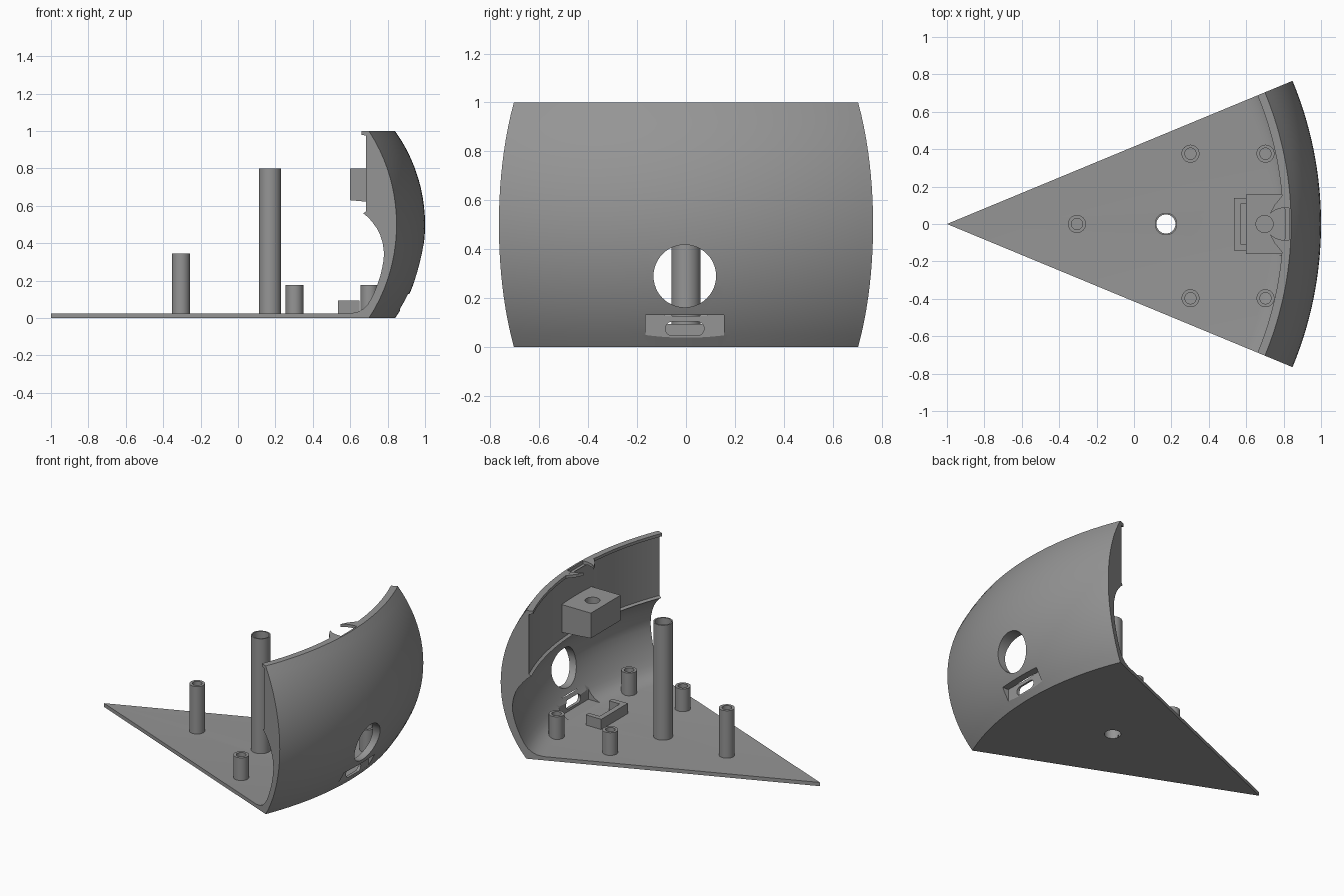
import bpy, bmesh, math
from mathutils import Vector

if "Cube" in bpy.data.objects:
    bpy.data.objects.remove(bpy.data.objects["Cube"])

grey = bpy.data.materials.new("mid grey plastic")
grey.diffuse_color = (0.3, 0.3, 0.3, 1)
grey.use_nodes = True
grey.node_tree.nodes["Principled BSDF"].inputs["Base Color"].default_value = grey.diffuse_color
HALF = math.radians(22.5)
FLOOR = 0.025


def finish(name, bm):
    bmesh.ops.recalc_face_normals(bm, faces=bm.faces[:])
    mesh = bpy.data.meshes.new(name)
    bm.to_mesh(mesh)
    bm.free()
    ob = bpy.data.objects.new(name, mesh)
    bpy.context.collection.objects.link(ob)
    mesh.materials.append(grey)
    return ob


def revolve(name, profile, centre, a0=0.0, a1=2 * math.pi, n=32):
    """Spin a closed (radius, height) profile about a vertical axis."""
    full = a1 - a0 > 6.28
    bm = bmesh.new()
    axis = {i: bm.verts.new((centre[0], centre[1], z))
            for i, (r, z) in enumerate(profile) if r == 0}
    rings = []
    for k in range(n if full else n + 1):
        a = a0 + (a1 - a0) * k / n
        rings.append([axis[i] if i in axis else
                      bm.verts.new((centre[0] + r * math.cos(a),
                                    centre[1] + r * math.sin(a), z))
                      for i, (r, z) in enumerate(profile)])
    m = len(profile)
    for k in range(n):
        p, q = rings[k], rings[(k + 1) % len(rings)]
        for i in range(m):
            j = (i + 1) % m
            vs = list(dict.fromkeys((p[i], p[j], q[j], q[i])))
            if len(vs) > 2:
                bm.faces.new(vs)
    if not full:
        bm.faces.new(rings[0])
        bm.faces.new(rings[-1])
    return finish(name, bm)


def prism(name, points, offset):
    """Extrude a flat outline of 3D points by an offset."""
    bm = bmesh.new()
    low = [bm.verts.new(p) for p in points]
    high = [bm.verts.new(Vector(p) + Vector(offset)) for p in points]
    bm.faces.new(low)
    bm.faces.new(high)
    for i in range(len(low)):
        j = (i + 1) % len(low)
        bm.faces.new((low[i], low[j], high[j], high[i]))
    return finish(name, bm)


def box(name, x0, x1, y0, y1, z0, z1):
    return prism(name, [(x0, y0, z0), (x1, y0, z0), (x1, y1, z0), (x0, y1, z0)],
                 (0, 0, z1 - z0))


def cut(ob, cutter):
    mod = ob.modifiers.new("cut", "BOOLEAN")
    mod.operation = "DIFFERENCE"
    mod.solver = "EXACT"
    mod.object = cutter
    cutter.hide_render = True
    bpy.context.view_layer.objects.active = ob
    bpy.ops.object.modifier_apply(modifier=mod.name)
    bpy.data.objects.remove(cutter)


# wedge shell: thin floor sweeping up into the bulged outer wall
R = 0.861
outer = [(2 - R + math.sqrt(R * R - (z - 0.5) ** 2), z)
         for z in [i / 20 for i in range(21)]]
inner = [(1.797, 1), (1.797, 0.98), (1.824, 0.975), (1.824, 0.57), (1.807, 0.56),
         (1.838, 0.537), (1.862, 0.51), (1.888, 0.477), (1.905, 0.445), (1.92, 0.4),
         (1.927, 0.35), (1.925, 0.31), (1.916, 0.265), (1.904, 0.22), (1.889, 0.18),
         (1.871, 0.137), (1.851, 0.1), (1.832, 0.072), (1.808, 0.05), (1.775, 0.033),
         (1.732, FLOOR)]
shell = revolve("wedge_shell", [(0, 0)] + outer + inner + [(0, FLOOR)],
                (-1, 0), -HALF, HALF, 40)

# round window, port recess on both faces, rounded slot, post hole, lip notch
cut(shell, prism("window_cutter",
                 [(0.76, -0.005 + 0.128 * math.cos(a), 0.29 + 0.128 * math.sin(a))
                  for a in [2 * math.pi * i / 48 for i in range(48)]], (0.4, 0, 0)))
cut(shell, box("outer_recess_cutter", 0.865, 1.1, -0.165, 0.155, 0.03, 0.13))
cut(shell, box("inner_recess_cutter", 0.76, 0.845, -0.165, 0.155, 0.03, 0.13))
slot = []
for i in range(24):
    a = 2 * math.pi * (i + 0.5) / 24
    side = 0.05 if math.cos(a) > 0 else -0.05
    slot.append((0.8, -0.005 + side + 0.029 * math.cos(a), 0.075 + 0.029 * math.sin(a)))
cut(shell, prism("slot_cutter", slot, (0.2, 0, 0)))
cut(shell, revolve("floor_hole_cutter", [(0, -0.1), (0.051, -0.1), (0.051, 0.1), (0, 0.1)],
                   (0.171, 0)))
cut(shell, box("lip_notch_cutter", 0.7, 0.828, -0.085, 0.085, 0.978, 1.1))
smooth = [shell]

# hollow standing posts: x, y, outer radius, hole radius, top
posts = [("tall_post", 0.171, 0, 0.06, 0.051, 0.8),
         ("middle_post", -0.305, 0, 0.048, 0.03, 0.345)]
for x in (0.302, 0.703):
    for y in (0.376, -0.397):
        posts.append(("short_post", x, y, 0.048, 0.03, 0.178))
for name, x, y, r, h, top in posts:
    base = 0.02
    smooth.append(revolve(name, [(h, base), (r, base), (r, top), (h, top)], (x, y)))

# mounting block on the wall with a blind screw hole
block = prism("mounting_block", [(0.6, -0.16, 0.8), (0.85, -0.16, 0.8), (0.85, -0.16, 0.61),
                                 (0.69, -0.16, 0.622), (0.6, -0.16, 0.63)], (0, 0.318, 0))
cut(block, revolve("screw_hole_cutter", [(0, 0.66), (0.046, 0.66), (0.046, 0.9), (0, 0.9)],
                   (0.698, 0)))
smooth.append(block)

# C-shaped board stop on the floor
prism("board_stop", [(x, y, 0.02) for x, y in
                     [(0.535, -0.143), (0.65, -0.143), (0.65, -0.108), (0.57, -0.108),
                      (0.57, 0.108), (0.65, 0.108), (0.65, 0.14), (0.535, 0.14)]],
      (0, 0, 0.074))

# pointed horns beside the lip notch
for s in (-1, 1):
    prism("lip_horn", [(x, s * y, 0.98) for x, y in
                       [(0.83, 0.085), (0.79, 0.085), (0.755, 0.075), (0.727, 0.055),
                        (0.75, 0.1), (0.775, 0.13), (0.795, 0.155), (0.83, 0.155)]],
          (0, 0, 0.0195))

# smooth the curved parts, keeping hard edges
for ob in smooth:
    bpy.ops.object.select_all(action="DESELECT")
    ob.select_set(True)
    bpy.context.view_layer.objects.active = ob
    bpy.ops.object.shade_smooth_by_angle(angle=math.radians(30))
